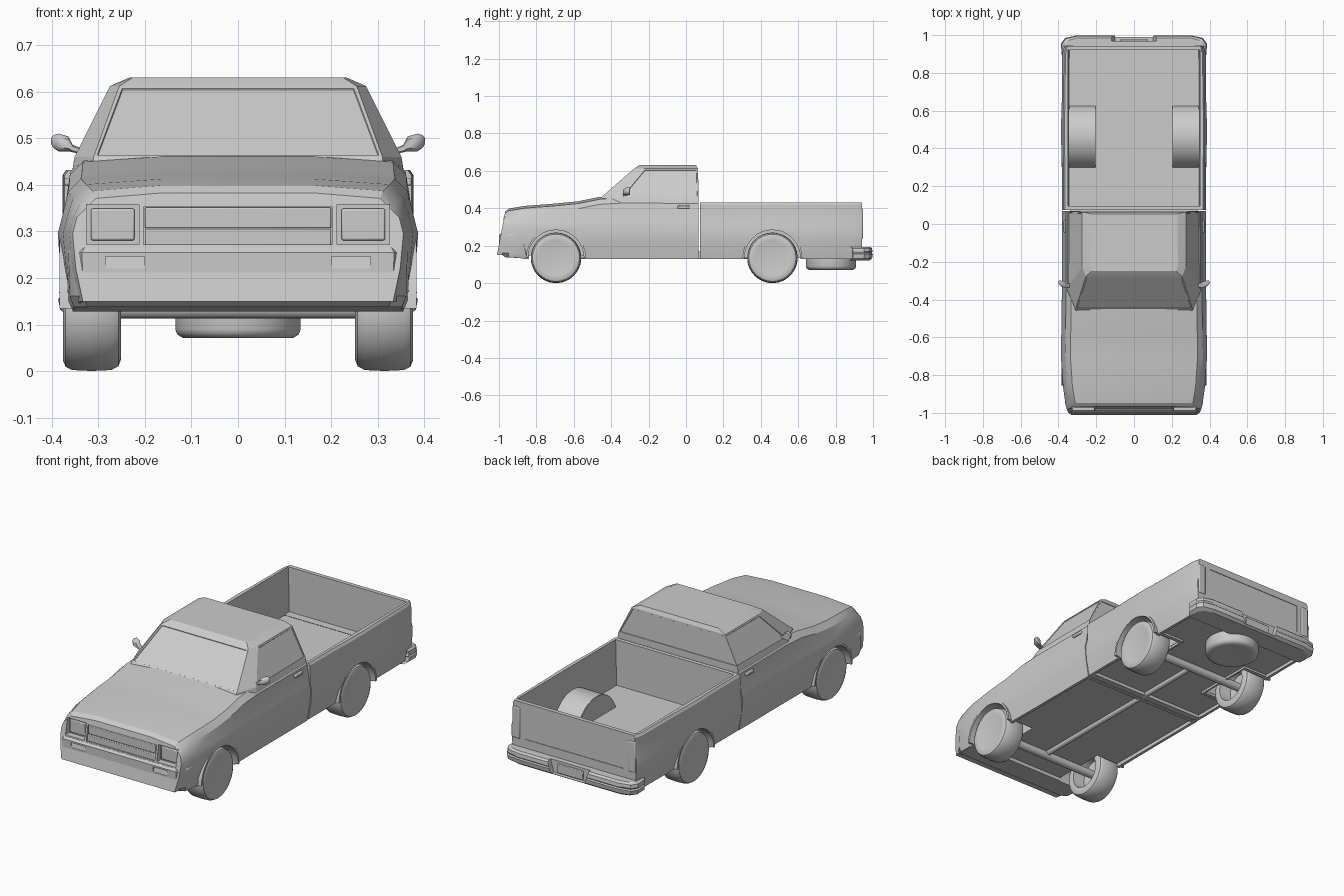
import bpy, bmesh, math
from mathutils import Vector

if "Cube" in bpy.data.objects:
    bpy.data.objects.remove(bpy.data.objects["Cube"])

SIDES = (-1, 1)
WHEEL_Y = (-0.695, 0.462)
AXLE_Z = 0.135


def finish(bm, name, angle=28, bevel=0.0):
    bmesh.ops.recalc_face_normals(bm, faces=bm.faces)
    me = bpy.data.meshes.new(name)
    bm.to_mesh(me)
    bm.free()
    ob = bpy.data.objects.new(name, me)
    bpy.context.collection.objects.link(ob)
    if bevel:
        m = ob.modifiers.new("bevel", 'BEVEL')
        m.width, m.segments, m.limit_method = bevel, 2, 'ANGLE'
    smooth(ob, angle)
    return ob


def smooth(ob, angle=28):
    bpy.ops.object.select_all(action='DESELECT')
    bpy.context.view_layer.objects.active = ob
    ob.select_set(True)
    bpy.ops.object.shade_smooth_by_angle(angle=math.radians(angle))


def skin(rings):
    """bmesh skinned through closed rings of equal length, capped at both ends"""
    bm = bmesh.new()
    vs = [[bm.verts.new(p) for p in r] for r in rings]
    n = len(vs[0])
    for a, b in zip(vs, vs[1:]):
        for i in range(n):
            j = (i + 1) % n
            bm.faces.new((a[i], a[j], b[j], b[i]))
    bm.faces.new(vs[0])
    bm.faces.new(vs[-1])
    return bm


def loft(name, rings, **kw):
    return finish(skin(rings), name, **kw)


def mirrored(half):
    return half + [(-x, *r) for x, *r in reversed(half) if x > 1e-6]


def box(name, lo, hi, **kw):
    (x0, y0, z0), (x1, y1, z1) = lo, hi
    return loft(name, [[(x0, y0, z), (x1, y0, z), (x1, y1, z), (x0, y1, z)] for z in (z0, z1)], **kw)


def lathe(name, profile, centre, axis, n=36, **kw):
    """profile of (radius, distance along axis)"""
    axis = Vector(axis)
    u = axis.orthogonal().normalized()
    v = axis.cross(u)
    c = Vector(centre)
    rings = [[c + axis * d + r * (math.cos(t) * u + math.sin(t) * v)
              for t in (math.tau * i / n for i in range(n))] for r, d in profile]
    return loft(name, rings, **kw)


def prism_x(name, pts, x0, x1, **kw):
    return loft(name, [[(x, y, z) for y, z in pts] for x in (x0, x1)], **kw)


def cut(ob, cutters):
    for c in cutters:
        c.hide_render = True
        m = ob.modifiers.new("cut", 'BOOLEAN')
        m.object, m.operation, m.solver = c, 'DIFFERENCE', 'EXACT'
        bpy.context.view_layer.objects.active = ob
        bpy.ops.object.modifier_apply(modifier=m.name)
        bpy.data.objects.remove(c)
    smooth(ob)


def wheel_cutters(y):
    return [lathe("cutter", [(0.15, 0.215), (0.15, 0.5)], (0, y, AXLE_Z), (s, 0, 0), n=28) for s in SIDES]


# Cab lower body and hood: sections along y, the nose leaning back
def cab_section(y, w, top, bottom=0.128, lean=0.0):
    return [(x, y + lean * (z - 0.27), z) for x, z in mirrored([
        (w - 0.012, bottom), (w + 0.003, 0.22), (w + 0.010, 0.295), (w + 0.001, 0.33),
        (w - 0.012, top - 0.04), (w - 0.04, top - 0.012), (0.16, top)])]


cab = loft("cab_body", [cab_section(*s) for s in [
    (-0.988, 0.345, 0.383, 0.15, 0.19), (-0.962, 0.352, 0.399, 0.15, 0.12), (-0.86, 0.366, 0.413),
    (-0.70, 0.377, 0.425), (-0.58, 0.375, 0.437), (-0.46, 0.373, 0.461),
    (-0.34, 0.372, 0.468), (0.068, 0.372, 0.466)]])
recesses = [box("cutter", (s * 0.269 - 0.056, -1.1, 0.272), (s * 0.269 + 0.056, -0.955, 0.358)) for s in SIDES]
recesses += [box("cutter", (-0.203, -1.1, 0.272), (0.203, -0.965, 0.353))]
recesses += [box("cutter", (-0.345, -0.84, 0.0), (0.345, 0.05, 0.147))]
cut(cab, wheel_cutters(WHEEL_Y[0]) + recesses)

# Headlights and grille bars
for s in SIDES:
    box("headlight", (s * 0.269 - 0.047, -0.966, 0.281), (s * 0.269 + 0.047, -0.94, 0.349), bevel=0.004)
box("grille_upper_bar", (-0.2, -0.976, 0.307), (0.2, -0.95, 0.351), bevel=0.003)
box("grille_lower_bar", (-0.2, -0.982, 0.27), (0.2, -0.95, 0.305), bevel=0.003)

# Greenhouse: plan outlines stacked in z, windows inset
levels = [
    (0.39, [(0.315, -0.49), (0.361, -0.36), (0.362, 0.068)]),
    (0.46, [(0.31, -0.452), (0.351, -0.345), (0.351, 0.068)]),
    (0.612, [(0.255, -0.278), (0.275, -0.225), (0.275, 0.064)]),
    (0.631, [(0.225, -0.25), (0.232, -0.21), (0.23, 0.054)])]
bm = skin([[(x, y, z) for x, y in mirrored(p)] for z, p in levels])
bmesh.ops.recalc_face_normals(bm, faces=bm.faces)
glass = [f for f in bm.faces if 0.5 < f.calc_center_median().z < 0.56 and f.calc_area() > 0.03]
bmesh.ops.inset_individual(bm, faces=glass, thickness=0.010, depth=0.0)
bmesh.ops.inset_individual(bm, faces=glass, thickness=0.002, depth=-0.003)
finish(bm, "cab_roof_and_windows", angle=20)

# Mirrors and door handles
for s in SIDES:
    loft("door_mirror", [[(s * x, y0 + dy, z + dz) for dy, dz in
         [(-h, -v * 0.6), (-h, v * 0.6), (-h * .4, v), (h, v), (h, -v), (-h * .4, -v)]]
         for x, y0, z, h, v in [(0.335, -0.325, 0.472, 0.010, 0.006), (0.355, -0.325, 0.478, 0.012, 0.008),
                                (0.364, -0.322, 0.488, 0.016, 0.016), (0.385, -0.315, 0.491, 0.015, 0.019),
                                (0.396, -0.310, 0.493, 0.010, 0.014), (0.401, -0.308, 0.494, 0.005, 0.007)]], angle=50)
    box("door_handle", (s * 0.362 - 0.01, -0.045, 0.398), (s * 0.362 + 0.01, 0.02, 0.415), bevel=0.004)

# Front bumper: plan outlines stacked in z, underside rising forwards
bumper = loft("front_bumper", [[(x, y, z + rise * (y < -0.9)) for x, y in mirrored(
    [(0.345, e), (0.368 - t, e - 0.005), (0.364 - t, -0.95), (0.335 - t, f)])]
    for z, f, t, e, rise in [(0.132, -0.965, 0.012, -0.845, 0.006), (0.155, -0.998, 0.003, -0.85, 0.006),
                             (0.255, -1.0, 0, -0.875, 0), (0.266, -0.99, 0.006, -0.88, 0)]])
cuts = [box("cutter", (s * 0.2425 - 0.042, -1.1, 0.22), (s * 0.2425 + 0.042, -0.992, 0.246)) for s in SIDES]
cuts += [loft("cutter", [[(x, y, z) for x, z in mirrored([(0.28, 0.175), (0.235, 0.2)])] for y in (-1.1, -0.988)])]
cut(bumper, cuts)


# Cargo bed: shell hollowed out, with arches cut
def bed_section(y, w):
    return [(x + w, y, z) if x > 0 else (x - w, y, z) for x, z in mirrored([
        (0.36, 0.13), (0.378, 0.22), (0.381, 0.295), (0.372, 0.33), (0.372, 0.42), (0.364, 0.432)])]


bed = loft("cargo_bed", [bed_section(*s) for s in [
    (0.074, 0), (0.28, 0), (0.40, 0.004), (0.53, 0.005), (0.66, 0.001), (0.90, -0.001), (0.942, -0.012)]])
hollow = loft("cutter", [[(x, y, z) for x, y in mirrored([(w, 0.095), (w, 0.92)])]
                         for z, w in [(0.19, 0.342), (0.41, 0.347), (0.5, 0.354)]])
pan = box("cutter", (-0.345, 0.1, 0.0), (0.345, 0.90, 0.147))
panel = box("cutter", (-0.29, 0.939, 0.24), (0.29, 1.1, 0.395))
cut(bed, wheel_cutters(WHEEL_Y[1]) + [hollow, pan, panel])

# Wheel houses inside the bed, slim lips over all wheels
arc = [math.pi * i / 16 for i in range(17)]


def arch(y, r0, r1):
    return [(y + r * math.cos(a), AXLE_Z + r * math.sin(a)) for r, seq in
            ((r0, arc), (r1, arc[::-1])) for a in seq]


for s in SIDES:
    for y in WHEEL_Y:
        prism_x("wheel_arch_lip", arch(y, 0.149, 0.16), s * 0.35, s * 0.383)
    y = WHEEL_Y[1]
    prism_x("wheel_house_top", arch(y, 0.152, 0.172), s * 0.205, s * 0.355)
    disc = [(y + 0.17 * math.cos(a), AXLE_Z + 0.17 * math.sin(a)) for a in arc]
    prism_x("wheel_house_inner_wall", disc, s * 0.203, s * 0.213)
    # Tail lights
    box("tail_light", (s * 0.34 - 0.022, 0.925, 0.235), (s * 0.34 + 0.022, 0.946, 0.4), bevel=0.005)

# Rear bumper with a plate recess
rear = loft("rear_bumper", [[(x, y - t, z) for x, y in mirrored(
    [(0.345, 0.89), (0.384 - t, 0.895), (0.386 - t, 0.955), (0.365 - t, 0.985), (0.30, 0.999)])]
    for z, t in [(0.12, 0.02), (0.132, 0.004), (0.155, 0.0), (0.16, 0.006), (0.168, 0.002),
                 (0.185, 0.004), (0.194, 0.014)]])
cut(rear, [loft("cutter", [[(x, y, z) for x, z in mirrored([(0.10, 0.128), (0.135, 0.25)])] for y in (0.97, 1.1)])])
box("plate_panel", (-0.075, 0.95, 0.132), (0.075, 0.977, 0.18), bevel=0.003)

# Wheels, axles and spare
tyre = [(0.02, 0.368), (0.095, 0.373), (0.112, 0.376), (0.126, 0.37), (0.133, 0.356), (0.135, 0.315),
        (0.133, 0.272), (0.125, 0.257), (0.11, 0.251), (0.088, 0.254), (0.082, 0.32), (0.02, 0.325)]
for y in WHEEL_Y:
    for s in SIDES:
        lathe("wheel", tyre, (0, y, AXLE_Z), (s, 0, 0), angle=40)
    lathe("axle", [(0.022, -0.33), (0.022, 0.33)], (0, y, AXLE_Z), (1, 0, 0), n=16)
lathe("spare_wheel", [(0.09, 0.155), (0.12, 0.155), (0.135, 0.14), (0.135, 0.09), (0.131, 0.079),
                      (0.118, 0.071), (0.095, 0.072), (0.02, 0.076)], (0, 0.775, 0), (0, 0, 1), angle=40)

# Drive shaft and chassis cross member
lathe("drive_shaft", [(0.014, WHEEL_Y[0]), (0.014, WHEEL_Y[1])], (0, 0, 0.142), (0, 1, 0), n=12)
box("chassis_cross_member", (-0.34, 0.045, 0.13), (0.34, 0.1, 0.17))
